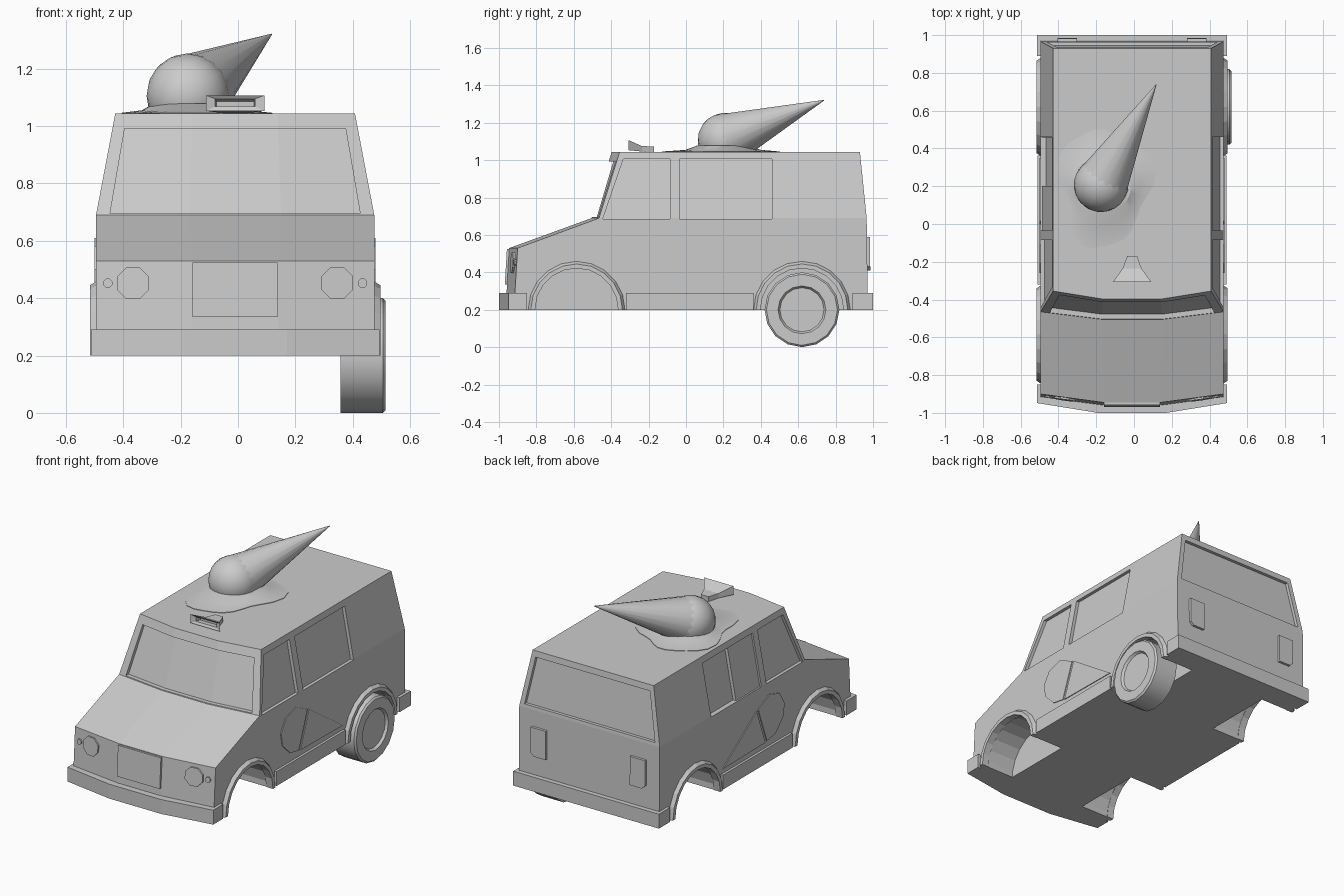
import bpy, bmesh
from math import sin, cos, pi
from mathutils import Vector

if "Cube" in bpy.data.objects:
    bpy.data.objects.remove(bpy.data.objects["Cube"])

CX = -0.01  # body centre line


def loft(name, rings, smooth=False):
    """Closed solid from equal-length point loops, capped at both ends."""
    bm = bmesh.new()
    vs = [[bm.verts.new(p) for p in r] for r in rings]
    n = len(rings[0])
    for a, b in zip(vs, vs[1:]):
        for i in range(n):
            j = (i + 1) % n
            bm.faces.new((a[i], a[j], b[j], b[i]))
    bm.faces.new(vs[0])
    bm.faces.new(vs[-1])
    bmesh.ops.recalc_face_normals(bm, faces=bm.faces)
    me = bpy.data.meshes.new(name)
    bm.to_mesh(me)
    bm.free()
    ob = bpy.data.objects.new(name, me)
    bpy.context.collection.objects.link(ob)
    if smooth:
        smooth_by_angle(ob)
    return ob


def activate(ob):
    bpy.ops.object.select_all(action='DESELECT')
    ob.select_set(True)
    bpy.context.view_layer.objects.active = ob


def smooth_by_angle(ob):
    activate(ob)
    bpy.ops.object.shade_smooth_by_angle()


def slab(name, pts, vec):
    return loft(name, [pts, [Vector(p) + Vector(vec) for p in pts]])


def box(name, x0, x1, y0, y1, z0, z1):
    return slab(name, [(x0, y0, z0), (x1, y0, z0), (x1, y1, z0), (x0, y1, z0)], (0, 0, z1 - z0))


def circle_x(x, y, z, r, n=16, phase=0.0):
    return [(x, y + r * sin((i + phase) * 2 * pi / n), z - r * cos((i + phase) * 2 * pi / n)) for i in range(n)]


def cut(ob, cutter):
    activate(ob)
    m = ob.modifiers.new("cut", 'BOOLEAN')
    m.operation, m.solver, m.object = 'DIFFERENCE', 'EXACT', cutter
    bpy.ops.object.modifier_apply(modifier=m.name)
    bpy.data.objects.remove(cutter)


# surface positions of the shell
def side_x(z):
    return 0.485 - max(0, z - 0.69) * 0.19


def rear_y(z):
    return 0.966 - (max(0, z - 0.69) * 0.102 if z > 0.69 else (z - 0.69) * 0.012)


def front_y(x, z):
    return -0.965 + (z - 0.2) * 0.06 + max(0, abs(x) - 0.15) * 0.134


# body shell: four plan outlines stacked upward (half widths, front corner, front middle, rear)
def outline(hx, mid, yc, ym, yr, z):
    return [(CX + hx, yr, z), (CX + hx, yc, z), (CX + mid, ym, z),
            (CX - mid, ym, z), (CX - hx, yc, z), (CX - hx, yr, z)]


body = loft("van_body", [
    outline(0.485, 0.15, -0.92, -0.965, 0.972, 0.2),
    outline(0.485, 0.15, -0.90, -0.945, 0.968, 0.53),
    outline(0.485, 0.16, -0.465, -0.505, 0.966, 0.69),
    outline(0.418, 0.15, -0.355, -0.398, 0.93, 1.043)])

# recessed windscreen
def screen(hx, mid, yc, ym, z):
    pts = [(-hx, yc), (-mid, ym), (mid, ym), (hx, yc)]
    return ([(CX + x, y + 0.025, z) for x, y in pts] +
            [(CX + x, y - 0.3, z) for x, y in reversed(pts)])


cut(body, loft("cut", [screen(0.436, 0.16, -0.467, -0.502, 0.695),
                       screen(0.385, 0.15, -0.378, -0.414, 0.992)]))

# recessed rear window
cut(body, slab("cut", [(CX + x, rear_y(z) - 0.02, z) for x, z in
                       ((-0.45, 0.71), (0.45, 0.71), (0.395, 1.005), (-0.395, 1.005))], (0, 0.2, 0)))

# recessed side windows and wheel wells
def side_cut(s, yz, depth):
    cut(body, slab("cut", [(CX + s * (side_x(z) - depth), y, z) for y, z in yz], (s * 0.2, 0, 0)))


def rect(y0, y1):
    return [(y0, 0.685), (y1, 0.685), (y1, 1.005), (y0, 1.005)]


AXLES = (-0.585, 0.62)
for s in (-1, 1):
    side_cut(s, [(-0.445, 0.685), (-0.085, 0.685), (-0.085, 1.005), (-0.335, 1.005)], 0.02)
    if s > 0:
        side_cut(s, rect(-0.035, 0.46), 0.02)
    else:  # serving hatch with one pane slid open
        side_cut(s, rect(-0.035, 0.46), 0.01)
        side_cut(s, rect(0.2, 0.459), 0.03)
    for y in AXLES:
        cut(body, loft("cut", [circle_x(CX + s * x, y, 0.2, 0.228, 20, 0.5) for x in (0.27, 0.6)]))

# wheel arch flares
for s, side in ((-1, "left"), (1, "right")):
    for y, end in zip(AXLES, ("front", "rear")):
        section = [(0.262, 0.48), (0.245, 0.506), (0.222, 0.506), (0.222, 0.46)]
        rings = []
        for i in range(11):
            a = i * pi / 10
            rings.append([(CX + s * x, y + r * cos(a), 0.2 + r * sin(a)) for r, x in section])
        loft(f"{end}_{side}_wheel_arch", rings)

    # sill
    xs = sorted((CX + s * 0.45, CX + s * 0.5))
    box(f"{side}_sill", *xs, -0.32, 0.362, 0.2, 0.29)

    # headlight and indicator
    for part, hx, r, n in (("headlight", 0.356, 0.06, 8), ("indicator", 0.444, 0.017, 8)):
        pts = []
        for i in range(n):
            a = (i + 0.5) * 2 * pi / n
            x, z = s * hx + r * cos(a), 0.452 + r * sin(a)
            pts.append((CX + x, front_y(x, z) + 0.005, z))
        slab(f"{side}_{part}", pts, (0, -0.015, 0))

    # tail light
    corners = ((-0.052, 0.41), (0.03, 0.41), (0.052, 0.43), (0.052, 0.588), (-0.052, 0.588))
    slab(f"{side}_tail_light", [(CX + s * (0.343 + x), rear_y(z) - 0.005, z) for x, z in corners], (0, 0.021, 0))

    # flat ice cream emblem on the flank
    scoop = [(0.0, 0.555), (-0.085, 0.33), (-0.17, 0.345), (-0.245, 0.42), (-0.26, 0.5), (-0.21, 0.58), (-0.11, 0.61)]
    cone = [(0.015, 0.55), (-0.07, 0.325), (0.35, 0.32)]
    for part, yz in (("scoop_emblem", scoop), ("cone_emblem", cone)):
        slab(f"{side}_{part}", [(CX + s * 0.48, y, z) for y, z in yz], (s * 0.01, 0, 0))

# bumpers
slab("front_bumper", [(CX + x, y, 0.2) for x, y in (
    (0.503, -0.85), (0.503, -0.948), (0.18, -1.0), (-0.18, -1.0), (-0.503, -0.948), (-0.503, -0.85))], (0, 0, 0.09))
box("rear_bumper", CX - 0.503, CX + 0.503, 0.89, 1.0, 0.2, 0.29)

# front panel
slab("front_panel", [(CX + x, front_y(0, z) + 0.005, z) for x, z in
                     ((-0.148, 0.335), (0.148, 0.335), (0.148, 0.525), (-0.148, 0.525))], (0, -0.017, 0))

# single rear wheel
loft("rear_right_wheel", [circle_x(x, 0.62, 0.2, r) for x, r in (
    (0.36, 0.12), (0.358, 0.2), (0.505, 0.2), (0.515, 0.19), (0.515, 0.128), (0.5, 0.118))], smooth=True)

# roof horn with hollow mouth
def mouth(hx, y, z0, z1):
    return [(CX - hx, y, z0), (CX + hx, y, z0), (CX + hx, y, z1), (CX - hx, y, z1)]


loft("roof_horn", [mouth(0.065, -0.265, 1.065, 1.085), mouth(0.07, -0.3, 1.068, 1.095),
                   mouth(0.102, -0.308, 1.053, 1.107), mouth(0.05, -0.235, 1.046, 1.075),
                   mouth(0.026, -0.17, 1.042, 1.073)])

# melted puddle on the roof
N = 28
def puddle_ring(rx, ry, wobble, z):
    out = []
    for i in range(N):
        a = i * 2 * pi / N
        k = 1 + wobble * sin(3 * a + 0.6) + wobble * 0.6 * sin(5 * a)
        out.append((-0.155 + rx * k * cos(a), 0.2 + ry * k * sin(a), z))
    return out


loft("melted_puddle", [puddle_ring(0.24, 0.31, 0.12, 1.04), puddle_ring(0.24, 0.31, 0.12, 1.046),
                       puddle_ring(0.18, 0.2, 0.04, 1.055), puddle_ring(0.14, 0.14, 0.0, 1.078)], smooth=True)

# tipped-over scoop and cone
centre, tip = Vector((-0.174, 0.208, 1.108)), Vector((0.117, 0.737, 1.32))
axis = tip - centre
turn = axis.to_track_quat('Z', 'Y')
bpy.ops.mesh.primitive_uv_sphere_add(segments=18, ring_count=12, radius=0.145, location=centre,
                                     rotation=turn.to_euler())
scoop_ob = bpy.context.object
scoop_ob.name = "ice_cream_scoop"
smooth_by_angle(scoop_ob)

def cone_ring(r, d):
    return [centre + turn @ Vector((r * cos(i * pi / 9), r * sin(i * pi / 9), d)) for i in range(18)]


loft("wafer_cone", [cone_ring(0.137, 0.03), cone_ring(0.002, axis.length)], smooth=True)
